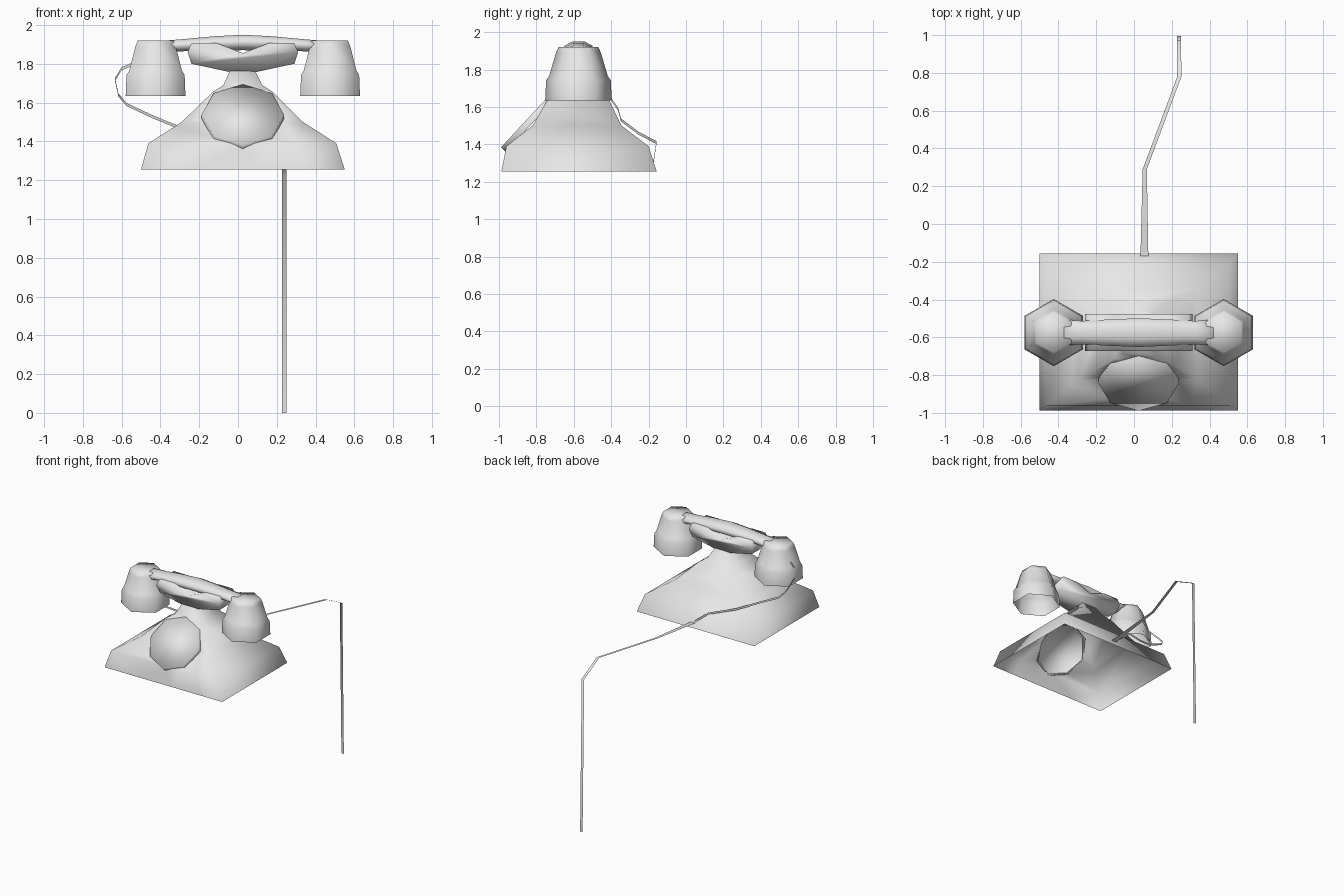
import bpy, bmesh
from math import sin, cos, pi
from mathutils import Vector

old = bpy.data.objects.get("Cube")
if old:
    bpy.data.objects.remove(old, do_unlink=True)

grey = bpy.data.materials.new("light_grey")
grey.use_nodes = True
grey.diffuse_color = (0.8, 0.8, 0.8, 1)
grey.node_tree.nodes["Principled BSDF"].inputs["Base Color"].default_value = grey.diffuse_color

MID_X, MID_Y = 0.025, -0.575


def finish(name, bm, recalc=True):
    if recalc:
        bmesh.ops.recalc_face_normals(bm, faces=bm.faces)
    for f in bm.faces:
        f.smooth = True
    mesh = bpy.data.meshes.new(name)
    bm.to_mesh(mesh)
    bm.free()
    mesh.materials.append(grey)
    obj = bpy.data.objects.new(name, mesh)
    bpy.context.collection.objects.link(obj)
    return obj


def loft(rings, cap_start=False, cap_end=False):
    """Skin a list of closed rings with equal point counts."""
    bm = bmesh.new()
    rows = [[bm.verts.new(p) for p in ring] for ring in rings]
    n = len(rows[0])
    for a, b in zip(rows, rows[1:]):
        for i in range(n):
            j = (i + 1) % n
            bm.faces.new((a[i], a[j], b[j], b[i]))
    if cap_start:
        bm.faces.new(rows[0][::-1])
    if cap_end:
        bm.faces.new(rows[-1])
    bmesh.ops.recalc_face_normals(bm, faces=bm.faces)
    return bm


def rect(z, x0, x1, y0, y1):
    return [(x0, y0, z), (x1, y0, z), (x1, y1, z), (x0, y1, z)]


def ribbon(name, points, widths, side):
    """Flat strip that follows a path."""
    bm = bmesh.new()
    rows = []
    for p, w in zip(points, widths):
        off = Vector(side) * w / 2
        rows.append((bm.verts.new(Vector(p) - off), bm.verts.new(Vector(p) + off)))
    for a, b in zip(rows, rows[1:]):
        bm.faces.new((a[0], a[1], b[1], b[0]))
    finish(name, bm)


# Dial placement on the sloped front
dial_c = Vector((MID_X, -0.845, 1.539))
dial_u = Vector((0, 0.68, 0.733)).normalized()
dial_n = Vector((0, -dial_u.z, dial_u.y))
across = Vector((1, 0, 0))


def dial_ring(r, depth):
    return [dial_c - dial_n * depth + (across * sin(k * pi / 4) + dial_u * cos(k * pi / 4)) * r
            for k in range(8)]


# Flared body, open underneath
body = loft([
    rect(1.256, -0.50, 0.55, -0.987, -0.157),
    rect(1.39, -0.462, 0.507, -0.96, -0.20),
    rect(1.50, -0.29, 0.335, -0.82, -0.345),
    rect(1.655, -0.13, 0.18, -0.73, -0.42),
    rect(1.69, -0.075, 0.125, -0.70, -0.45),
    rect(1.77, -0.04, 0.085, -0.65, -0.50),
], cap_end=True)

# Octagonal opening behind the dial
inside = [f for f in body.faces if f.normal.y < -0.3]
for k in range(8):
    a = (k + 0.5) * pi / 4
    no = across * sin(a) + dial_u * cos(a)
    co = dial_c + no * 0.185
    geom = set(inside)
    for f in inside:
        geom.update(f.edges)
        geom.update(f.verts)
    cut = bmesh.ops.bisect_plane(body, geom=list(geom), plane_co=co, plane_no=no)
    inside = [g for g in cut["geom"] if isinstance(g, bmesh.types.BMFace)
              and (g.calc_center_median() - co).dot(no) < 0]
bmesh.ops.delete(body, geom=inside, context="FACES")
finish("body", body)

# Dial plate with a short rim
finish("dial", loft([dial_ring(0.212, 0.035), dial_ring(0.212, 0.0)], cap_end=True))

# Cradle with a dipped top
half = [(0.0, 1.855), (0.135, 1.907), (0.265, 1.907), (0.285, 1.86), (0.265, 1.80), (0.065, 1.757)]
outline = half + [(-x, z) for x, z in half[:0:-1]]
cradle_rings = []
for s in (-1, 1):
    cradle_rings.append([(MID_X + x, MID_Y + s * (0.098 if z > 1.85 else 0.08), z)
                         for x, z in outline])
finish("cradle", loft(cradle_rings, True, True))

# Hexagonal ear and mouth cups, open underneath
cup_profile = [(0.178, 1.633), (0.173, 1.742), (0.157, 1.765), (0.12, 1.89), (0.106, 1.92)]
for name, s in (("right_cup", -1), ("left_cup", 1)):
    cx = MID_X + s * 0.45
    rings = [[(cx + r * sin(k * pi / 3), MID_Y + r * cos(k * pi / 3), z) for k in range(6)]
             for r, z in cup_profile]
    finish(name, loft(rings, cap_end=True))

# Handset grip, slightly arched: offset, half width, bottom, top
stations = [(0.42, 0.07, 1.86, 1.918), (0.3, 0.062, 1.865, 1.928), (0.15, 0.07, 1.868, 1.942)]
stations = ([(-x, w, b, t) for x, w, b, t in stations] + [(0, 0.076, 1.87, 1.95)]
            + stations[::-1])
grip = []
for x, w, b, t in stations:
    grip.append([(MID_X + x, MID_Y + w * 1.08 * cos(a), (b + t) / 2 + (t - b) / 2 * 1.08 * sin(a))
                 for a in [(k + 0.5) * pi / 4 for k in range(8)]])
finish("handset_grip", loft(grip, True, True))

# Line cord running back and hanging down
ribbon("line_cord",
       [(0.055, -0.175, 1.295), (0.057, 0.29, 1.345), (0.24, 0.78, 1.325),
        (0.238, 0.975, 1.225), (0.238, 0.995, 0)],
       [0.042, 0.022, 0.022, 0.022, 0.022], (1, 0, 0))

# Handset cord looping from the back to the right cup
loop = [(0.055, -0.175, 1.295), (-0.09, -0.158, 1.41), (-0.27, -0.25, 1.457),
        (-0.447, -0.347, 1.53), (-0.575, -0.364, 1.59), (-0.617, -0.40, 1.64),
        (-0.634, -0.48, 1.72), (-0.60, -0.53, 1.775), (-0.54, -0.55, 1.80)]
ribbon("handset_cord", loop, [0.016] * len(loop), (0, 0, 1))
